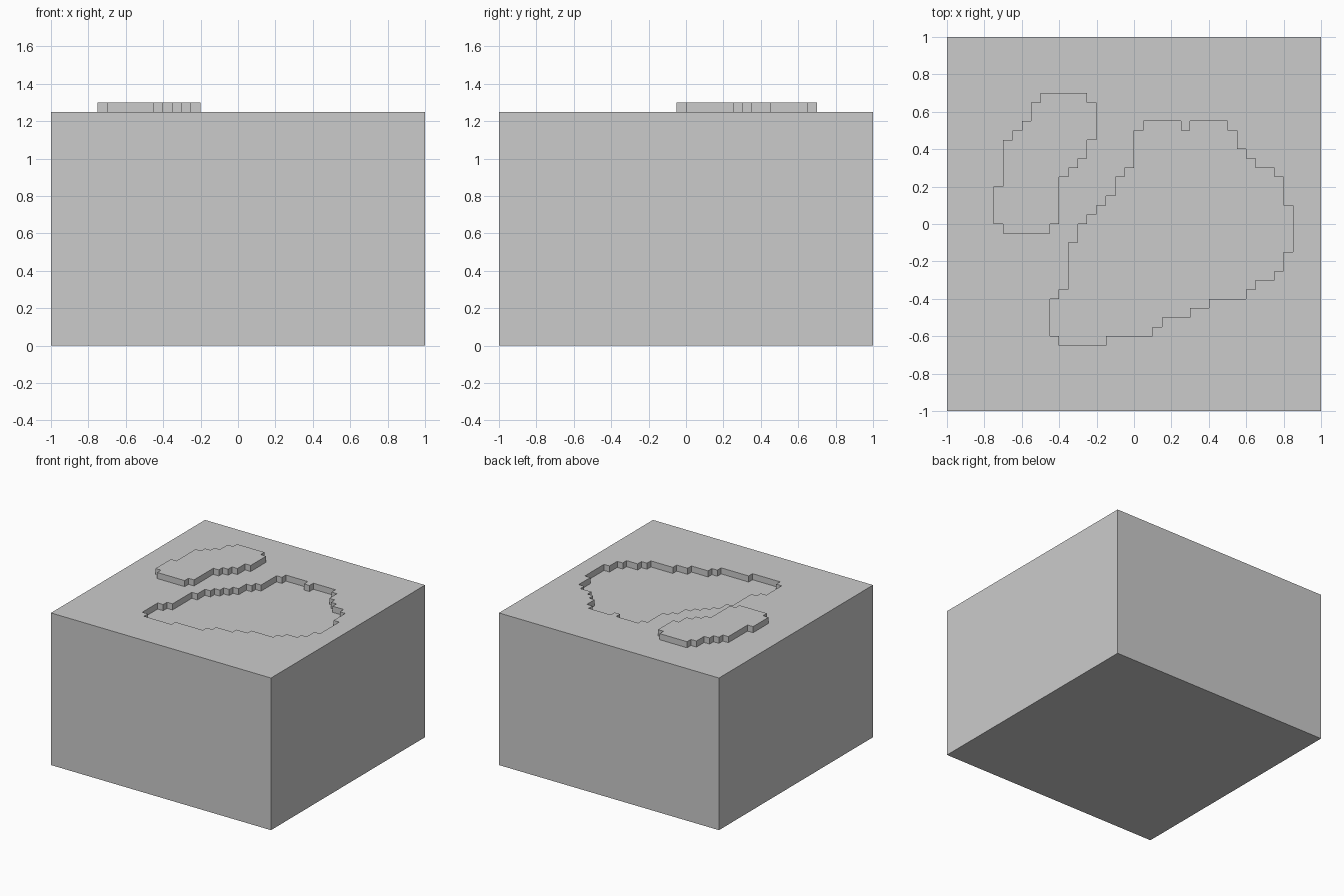
import bpy
import bmesh

if "Cube" in bpy.data.objects:
    bpy.data.objects.remove(bpy.data.objects["Cube"], do_unlink=True)

CELL = 0.05      # width of one terrain step
GROUND = 1.25    # height of the flat top

# Stepped outlines: start corner in cells, then alternating x and y runs
MOUND_START = (-10, 14)
MOUND_RUNS = [5, -1, 1, -4, -1, -2, -1, -1, -1, -1, -1, -5, -1, -1,
              -5, 1, -1, 4, 1, 5, 1, 1, 1, 1, 1, 2, 1, 1]
POND_START = (1, 11)
POND_RUNS = [4, -1, 1, 1, 4, -1, 1, -2, 1, -1, 1, -1, 2, -1, 1, -3, 1, -5,
             -1, -2, -1, -1, -2, -1, -1, -1, -4, -1, -2, -1, -3, -1, -1, -1,
             -5, -1, -5, 1, -1, 4, 1, 1, 1, 5, 1, 2, 1, 1, 1, 1, 1, 1,
             1, 2, 1, 1, 1, 4, 1, 1]


def outline(start, runs):
    """Walk the runs and return the corner points of a closed outline."""
    pos = list(start)
    points = []
    for i, run in enumerate(runs):
        points.append((pos[0] * CELL, pos[1] * CELL))
        pos[i % 2] += run
    return points


def add_ring(bm, points, z):
    return [bm.verts.new((x, y, z)) for x, y in points]


def add_prism(bm, points, rim_z, cap_z):
    """Walls from the rim to a capped end; returns the open rim edges."""
    rim = add_ring(bm, points, rim_z)
    cap = add_ring(bm, points, cap_z)
    for i in range(len(points)):
        j = (i + 1) % len(points)
        bm.faces.new((rim[i], rim[j], cap[j], cap[i]))
    bm.faces.new(cap)
    return [bm.edges.get((rim[i - 1], rim[i])) for i in range(len(rim))]


# Plain grey material
grey = bpy.data.materials.new("plain_grey")
grey.use_nodes = True
colour = (0.6, 0.6, 0.6, 1.0)
grey.diffuse_color = colour
grey.node_tree.nodes["Principled BSDF"].inputs["Base Color"].default_value = colour

bm = bmesh.new()
# Block sides and base
square = [(-1, -1), (1, -1), (1, 1), (-1, 1)]
rims = add_prism(bm, square, GROUND, 0)
# Raised mound and sunken pond
rims += add_prism(bm, outline(MOUND_START, MOUND_RUNS), GROUND, GROUND + CELL)
rims += add_prism(bm, outline(POND_START, POND_RUNS), GROUND, GROUND - CELL)
# Flat ground between the three rims
bmesh.ops.triangle_fill(bm, edges=rims, use_beauty=True, normal=(0, 0, 1))
bmesh.ops.recalc_face_normals(bm, faces=bm.faces)

mesh = bpy.data.meshes.new("terrain_block")
bm.to_mesh(mesh)
bm.free()
mesh.materials.append(grey)
terrain = bpy.data.objects.new("terrain_block", mesh)
bpy.context.collection.objects.link(terrain)
